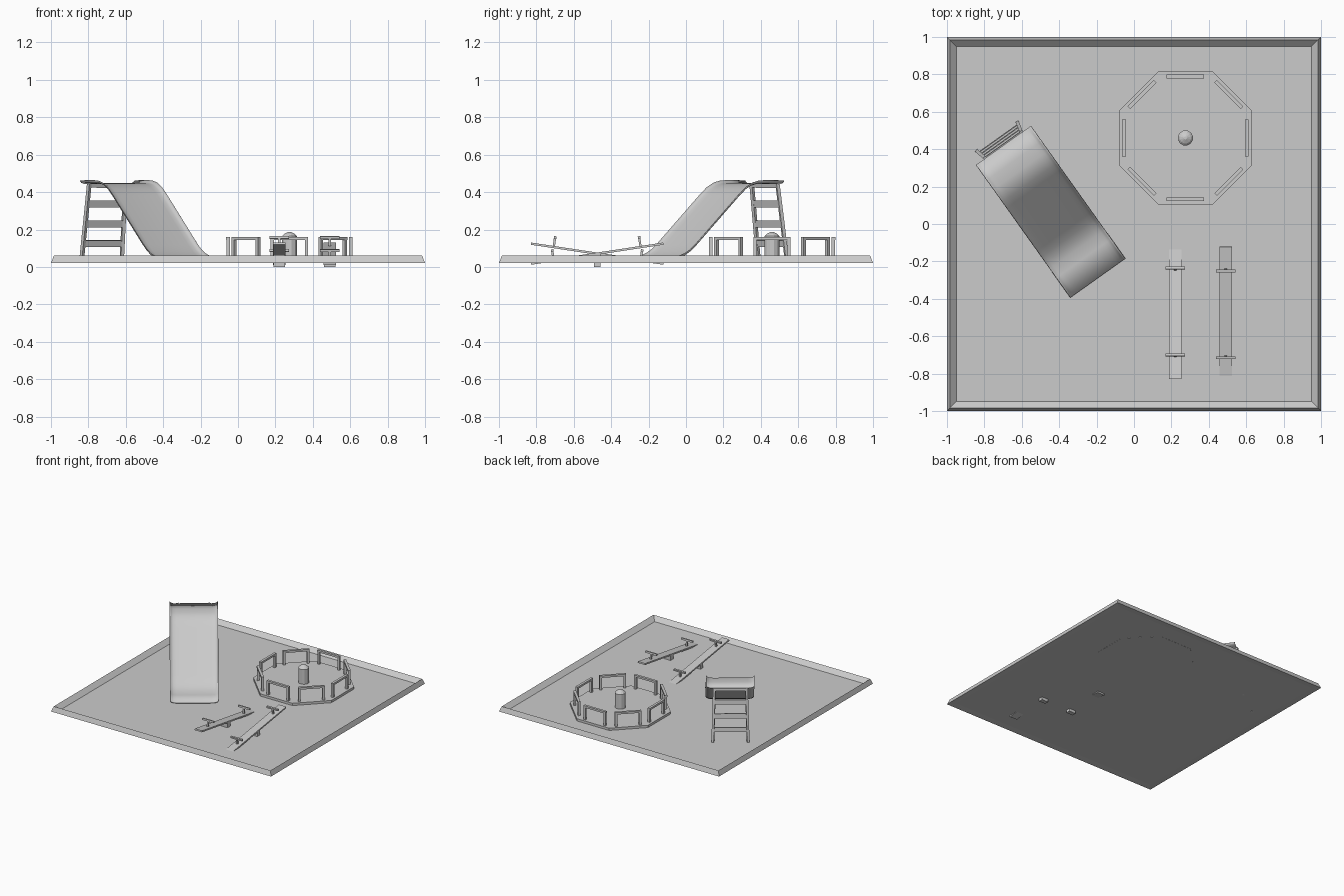
import bpy, bmesh
from math import pi, radians, cos, sin, atan2
from mathutils import Vector, Matrix

cube = bpy.data.objects.get("Cube")
if cube:
    bpy.data.objects.remove(cube, do_unlink=True)

grey = bpy.data.materials.new("playground grey")
grey.use_nodes = True
colour = (0.6, 0.6, 0.6, 1)
grey.diffuse_color = colour
grey.node_tree.nodes["Principled BSDF"].inputs["Base Color"].default_value = colour


def finish(name, bm, matrix=Matrix(), smooth=False, fix=True):
    if fix:
        bmesh.ops.recalc_face_normals(bm, faces=bm.faces)
    mesh = bpy.data.meshes.new(name)
    bm.to_mesh(mesh)
    bm.free()
    mesh.materials.append(grey)
    obj = bpy.data.objects.new(name, mesh)
    bpy.context.collection.objects.link(obj)
    obj.matrix_world = matrix
    if smooth:
        bpy.ops.object.select_all(action='DESELECT')
        obj.select_set(True)
        bpy.context.view_layer.objects.active = obj
        bpy.ops.object.shade_smooth_by_angle(angle=radians(40))
    return obj


def box(name, size, centre, matrix=Matrix()):
    bm = bmesh.new()
    bmesh.ops.create_cube(bm, size=1)
    bmesh.ops.scale(bm, vec=size, verts=bm.verts)
    bmesh.ops.translate(bm, vec=centre, verts=bm.verts)
    return finish(name, bm, matrix)


def bar(name, a, b, width, depth, matrix=Matrix()):
    """Square bar between two points."""
    a, b = Vector(a), Vector(b)
    turn = (b - a).to_track_quat('Z', 'Y').to_matrix().to_4x4()
    return box(name, (width, depth, (b - a).length), (0, 0, 0),
               matrix @ Matrix.Translation((a + b) / 2) @ turn)


def prism(name, sides, rings, matrix, smooth=False):
    """Stack of regular rings (radius, z), capped at both ends."""
    bm = bmesh.new()
    loops = []
    for r, z in rings:
        loops.append([bm.verts.new((r * cos((k + .5) * 2 * pi / sides),
                                    r * sin((k + .5) * 2 * pi / sides), z)) for k in range(sides)])
    for low, high in zip(loops, loops[1:]):
        for k in range(sides):
            n = (k + 1) % sides
            bm.faces.new((low[k], low[n], high[n], high[k]))
    bm.faces.new(loops[0])
    bm.faces.new(loops[-1])
    return finish(name, bm, matrix, smooth)


# Square tray with a sloped rim
root2 = 2 ** .5
prism("ground_tray", 4, [(r * root2, z) for r, z in
      ((.95, .023), (1, .02), (.985, .06), (.95, .026))], Matrix())

# Slide: local x runs across, local y runs down the chute
across, down = Vector((.815, .58, 0)), Vector((.58, -.815, 0))
slide = Matrix.Translation((-.698, .42, 0)) @ Matrix(
    ((across.x, down.x, 0, 0), (across.y, down.y, 0, 0), (0, 0, 1, 0), (0, 0, 0, 1)))
path = [(0, .442), (.1, .444), (.16, .442), (.2, .432), (.24, .41), (.28, .376),
        (.56, .114), (.6, .08), (.64, .056), (.68, .042), (.74, .035), (.87, .031)]
section = [(-.181, .018), (-.172, .008), (-.155, .002), (-.13, 0)]
section += [(-x, z) for x, z in reversed(section)]
bm = bmesh.new()
rows = []
for i, (s, z) in enumerate(path):
    p, q = path[max(i - 1, 0)], path[min(i + 1, len(path) - 1)]
    slope = atan2(q[1] - p[1], q[0] - p[0])
    rows.append([bm.verts.new((x, s - sin(slope) * h, z + cos(slope) * h)) for x, h in section])
for a, b in zip(rows, rows[1:]):
    for k in range(len(section) - 1):
        bm.faces.new((a[k], a[k + 1], b[k + 1], b[k]))
chute = finish("slide_chute", bm, slide, True)
chute.modifiers.new("thickness", 'SOLIDIFY').thickness = .004

# Ladder behind the slide
foot, head = Vector((0, -.055, .022)), Vector((0, .0, .446))
half = .132
for side, tag in ((-1, "right"), (1, "left")):
    offset = Vector((side * half, 0, 0))
    bar("ladder_leg_" + tag, foot + offset, head + offset * .9, .018, .018, slide)
for i, z in enumerate((.124, .23, .337, .434)):
    t = (z - foot.z) / (head.z - foot.z)
    mid = foot.lerp(head, t)
    w = half * (1 - .1 * t)
    tilt = atan2(head.y - foot.y, head.z - foot.z)
    box("ladder_rung_%d" % (i + 1), (2 * w, .012, .036 if i < 3 else .02), (0, 0, 0),
        slide @ Matrix.Translation(mid) @ Matrix.Rotation(-tilt, 4, 'X'))

# Roundabout: platform, pillar and a handrail along each side
hub = Matrix.Translation((.275, .46, 0))
prism("roundabout_platform", 8, [(.384, .022), (.384, .045)], hub)
prism("roundabout_pillar", 12, [(.041, .022), (.041, .165), (.03, .176), (.008, .187)], hub)
for k in range(8):
    arm = hub @ Matrix.Rotation(k * pi / 4, 4, 'Z')
    rail = "roundabout_rail_%d" % (k + 1)
    box(rail, (.02, .2, .016), (.328, 0, .152), arm)
    for side, tag in ((-1, "a"), (1, "b")):
        box(rail + "_post_" + tag, (.018, .018, .11), (.328, side * .091, .095), arm)

# Two seesaws tilted opposite ways
for tag, x, tilt in (("right", .22, -8.6), ("left", .49, 8.6)):
    base = Matrix.Translation((x, -.475, 0))
    name = "seesaw_" + tag
    box(name + "_support", (.06, .035, .066), (0, 0, .033), base)
    board = base @ Matrix.Translation((0, 0, .071)) @ Matrix.Rotation(radians(tilt), 4, 'X')
    box(name + "_plank", (.066, .716, .012), (0, 0, 0), board)
    for side, end in ((-1, "front"), (1, "back")):
        box(name + "_handle_post_" + end, (.013, .012, .056), (0, side * .235, .03), board)
        box(name + "_handle_bar_" + end, (.104, .014, .014), (0, side * .235, .052), board)
